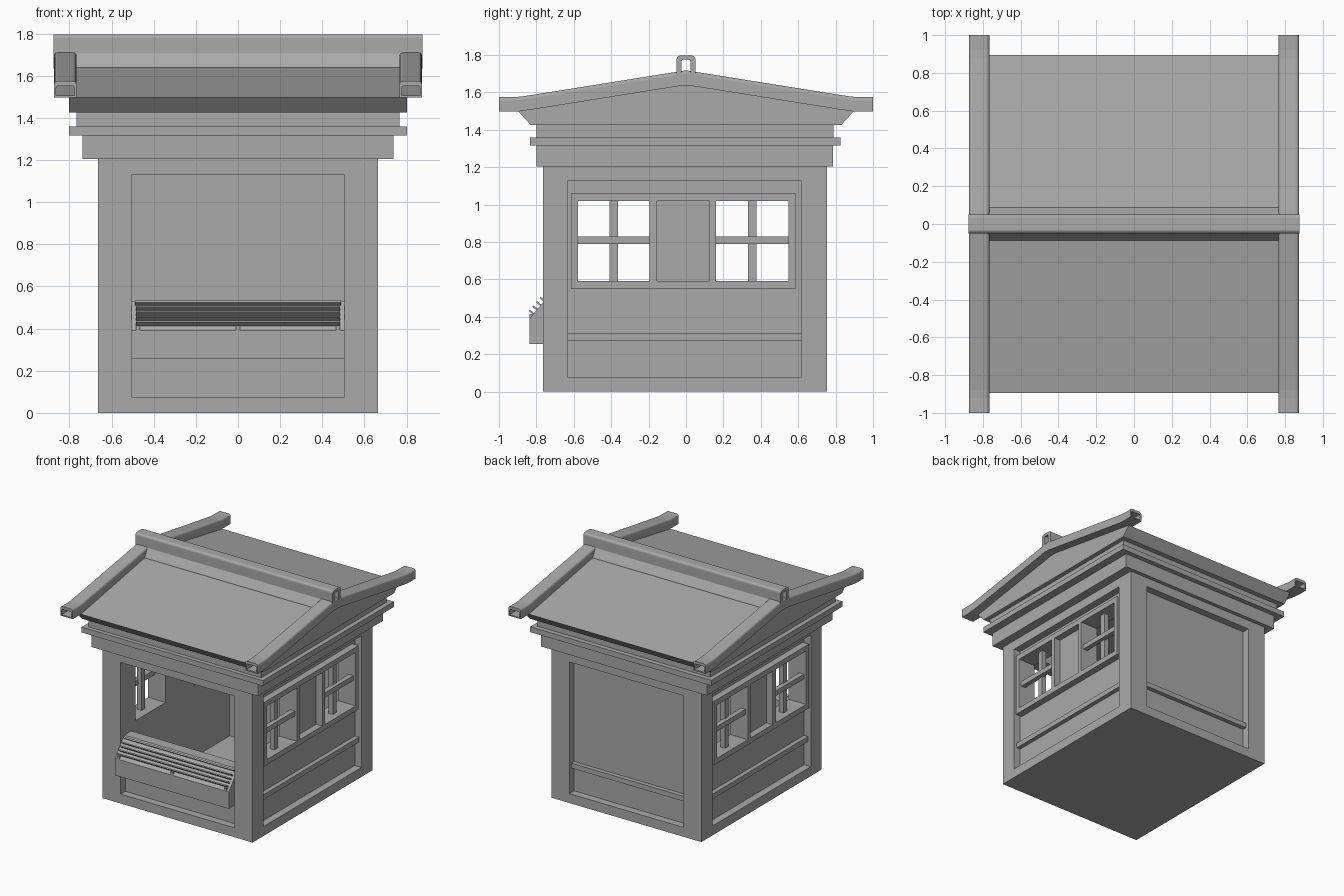
import bpy, bmesh, math
from mathutils import Vector

cube = bpy.data.objects.get("Cube")
if cube:
    bpy.data.objects.remove(cube, do_unlink=True)

grey = bpy.data.materials.new("plain_grey")
grey.use_nodes = True
GREY = (0.4, 0.4, 0.4, 1)
grey.diffuse_color = GREY
grey.node_tree.nodes["Principled BSDF"].inputs["Base Color"].default_value = GREY


def finish(name, bm):
    bmesh.ops.recalc_face_normals(bm, faces=bm.faces)
    mesh = bpy.data.meshes.new(name)
    bm.to_mesh(mesh)
    bm.free()
    mesh.materials.append(grey)
    obj = bpy.data.objects.new(name, mesh)
    bpy.context.collection.objects.link(obj)
    return obj


def box(name, x, y, z):
    """Box from (min, max) pairs."""
    bm = bmesh.new()
    bmesh.ops.create_cube(bm, size=1)
    for v in bm.verts:
        v.co = Vector([r[0] if c < 0 else r[1] for c, r in zip(v.co, (x, y, z))])
    return finish(name, bm)


def sides(name, x, y, z):
    """Pair of boxes mirrored across x = 0."""
    box("left_" + name, x, y, z)
    box("right_" + name, (-x[1], -x[0]), y, z)


def prism(name, profile, half):
    """Extrude a (y, z) profile along x."""
    bm = bmesh.new()
    face = bm.faces.new([bm.verts.new((-half, y, z)) for y, z in profile])
    ext = bmesh.ops.extrude_face_region(bm, geom=[face])
    verts = [g for g in ext["geom"] if isinstance(g, bmesh.types.BMVert)]
    bmesh.ops.translate(bm, verts=verts, vec=(2 * half, 0, 0))
    return finish(name, bm)


def arch(half, low, high, r):
    """Section with a flat bottom and rounded top corners."""
    pts = [(-half, low), (half, low)]
    for side, start in ((1, 0), (-1, 90)):
        for k in range(4):
            a = math.radians(start + 30 * k)
            pts.append((side * (half - r) + r * math.cos(a), high - r + r * math.sin(a)))
    return pts


def tube(name, outer, inner, path, place):
    """Sweep a hollow section along a path; place(section point, path point)."""
    bm = bmesh.new()
    loops = [[[bm.verts.new(place(s, p)) for s in sec] for p in path] for sec in (outer, inner)]
    n = len(outer)
    for rows in loops:
        for a, b in zip(rows, rows[1:]):
            for i in range(n):
                j = (i + 1) % n
                bm.faces.new((a[i], a[j], b[j], b[i]))
    for end in (0, -1):
        a, b = loops[0][end], loops[1][end]
        for i in range(n):
            j = (i + 1) % n
            bm.faces.new((a[i], a[j], b[j], b[i]))
    return finish(name, bm)


# Main extents
XO, XI = 0.665, 0.505
YF, YFI, YB, YBI = -0.765, -0.63, 0.755, 0.615
SILL, HEAD, TOP = 0.075, 1.13, 1.205
XP = 0.605

# Floor, sills, corner posts and head rails
box("floor", (-XO, XO), (YF, YB), (0, 0.015))
for y, end in (((YF, YFI), "front"), ((YBI, YB), "back")):
    sides(end + "_post", (XI, XO), y, (0, TOP))
    box(end + "_sill", (-XI, XI), y, (0, SILL))
    box(end + "_head_rail", (-XI, XI), y, (HEAD, TOP))
sides("side_sill", (XI, XO), (YFI, YBI), (0, SILL))
sides("side_head_rail", (XI, XO), (YFI, YBI), (HEAD, TOP))

# Back and front recessed panels
box("back_panel", (-XI, XI), (YBI, YB - 0.06), (SILL, HEAD))
box("back_rail", (-XI, XI), (YB - 0.06, YB - 0.025), (0.27, 0.31))
box("front_panel", (-XI, XI), (YF + 0.06, YFI), (SILL, 0.53))

# Side panels around the window band
WY0, WY1, WZ0, WZ1 = -0.615, 0.585, 0.55, 1.062
sides("lower_panel", (XI, XP), (YFI, YBI), (SILL, WZ0))
sides("upper_panel", (XI, XP), (YFI, YBI), (WZ1, HEAD))
sides("front_filler", (XI, XP), (YFI, WY0), (WZ0, WZ1))
sides("back_filler", (XI, XP), (WY1, YBI), (WZ0, WZ1))
sides("side_rail", (XP, XP + 0.035), (YFI, YBI), (0.27, 0.31))

# Window frames, jambs, centre panel and crossing bars
G0, G1 = 0.592, 1.02
sides("window_sill", (XI, XO - 0.005), (WY0, WY1), (WZ0, G0))
sides("window_head", (XI, XO - 0.005), (WY0, WY1), (G1, WZ1))
for i, y in enumerate(((WY0, -0.578), (-0.195, -0.155), (0.125, 0.16), (0.548, WY1))):
    sides(f"window_jamb_{i + 1}", (XI, XO - 0.005), y, (G0, G1))
sides("window_centre_panel", (XI, XP), (-0.155, 0.125), (G0, G1))
for end, lo, hi in (("front", -0.578, -0.195), ("back", 0.16, 0.548)):
    mid = (lo + hi) / 2
    sides(end + "_upright_bar", (0.57, 0.61), (mid - 0.023, mid + 0.023), (G0, G1))
    sides(end + "_cross_bar", (0.6, 0.64), (lo, hi), (0.79, 0.83))

# Counter box with a sloping louvred top
prism("counter", [(-0.838, 0.255), (-0.838, 0.39), (-0.72, 0.53), (-0.69, 0.53), (-0.69, 0.255)], XI)
low, high = Vector((-0.838, 0.39)), Vector((-0.72, 0.53))
along = (high - low).normalized()
out = Vector((-along.y, along.x))


def strip(name, start, length, rise, half):
    a = low + along * start
    b = a + along * length
    prism(name, [a, b, b + out * rise, a + out * rise], half)


strip("louvre_top_border", 0.158, 0.012, 0.02, 0.49)
for i in range(4):
    strip(f"louvre_{i + 1}", 0.03 + 0.03 * i, 0.009, 0.028, 0.485)
for i, x in enumerate((-0.475, 0, 0.475)):
    box(f"louvre_peg_{i + 1}", (x - 0.01, x + 0.01), (-0.838, -0.81), (0.38, 0.415))

# Stepped cornice
for name, x, y0, y1, z in (("lower", 0.737, -0.8, 0.786, (TOP, 1.317)),
                           ("middle", 0.803, -0.833, 0.826, (1.317, 1.36)),
                           ("upper", 0.766, -0.8, 0.788, (1.36, 1.428))):
    box(name + "_cornice", (-x, x), (y0, y1), z)

# Roof body with flared eaves and a raised strip under the ridge
EAVE, APEX = 1.497, 1.64
prism("roof_body", [(-0.83, 1.426), (-0.895, EAVE), (0, APEX + 0.015),
                    (0.895, EAVE), (0.83, 1.426)], 0.803)
prism("ridge_base", [(-0.09, 1.625), (-0.088, 1.645), (-0.05, 1.705),
                     (0.05, 1.705), (0.088, 1.645), (0.09, 1.625)], 0.77)

# Hollow bargeboards with level, upturned ends
half_path = [(1, EAVE), (0.92, EAVE), (0.88, EAVE + 0.003), (0.82, EAVE + 0.012)]
path = [(-y, z) for y, z in half_path] + [(0, APEX)] + half_path[::-1]
for side, cx in (("left", 0.82), ("right", -0.82)):
    tube(side + "_bargeboard", arch(0.054, 0, 0.078, 0.018), arch(0.043, 0.01, 0.055, 0.01),
         path, lambda s, p, cx=cx: (cx + s[0], p[0], p[1] + s[1]))

# Hollow ridge beam
tube("ridge_beam", arch(0.05, 1.635, 1.797, 0.018), arch(0.023, 1.665, 1.775, 0.008),
     [-0.875, 0.875], lambda s, p: (p, s[0], s[1]))
